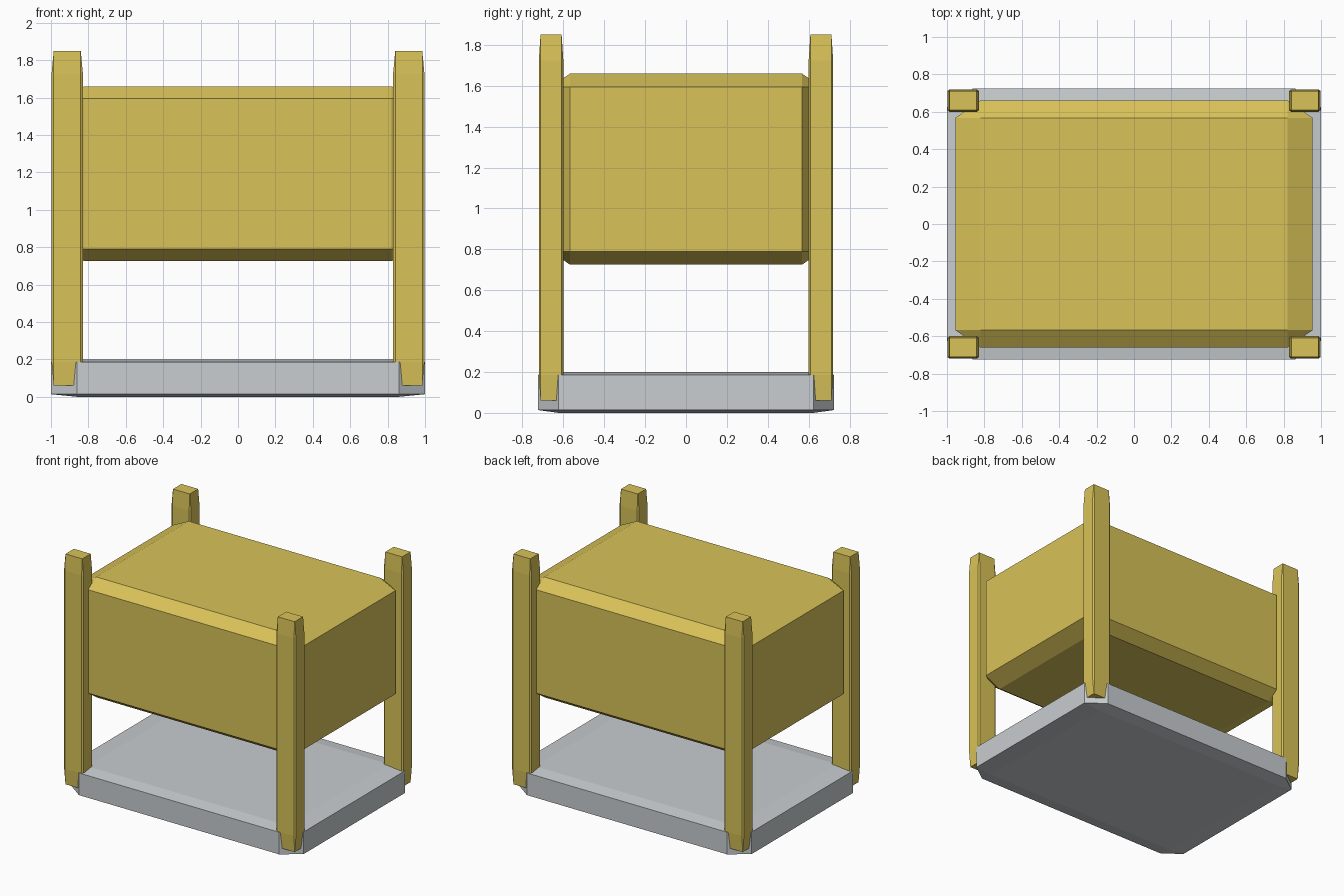
import bpy
import bmesh
from mathutils import Vector

cube = bpy.data.objects.get("Cube")
if cube:
    bpy.data.objects.remove(cube, do_unlink=True)


def make_material(name, rgb):
    mat = bpy.data.materials.new(name)
    mat.use_nodes = True
    color = (*rgb, 1.0)
    mat.diffuse_color = color
    mat.node_tree.nodes["Principled BSDF"].inputs["Base Color"].default_value = color
    return mat


def chamfered_box(name, low, high, mat, chamfer=0.14):
    """Box whose chamfer is stretched along with its proportions."""
    low, high = Vector(low), Vector(high)
    bm = bmesh.new()
    bmesh.ops.create_cube(bm, size=2)
    bmesh.ops.bevel(bm, geom=bm.edges[:], offset=chamfer, segments=1,
                    affect='EDGES', profile=0.5)
    bmesh.ops.scale(bm, vec=(high - low) / 2, verts=bm.verts)
    bmesh.ops.recalc_face_normals(bm, faces=bm.faces)
    mesh = bpy.data.meshes.new(name)
    bm.to_mesh(mesh)
    bm.free()
    mesh.materials.append(mat)
    obj = bpy.data.objects.new(name, mesh)
    obj.location = (low + high) / 2
    bpy.context.collection.objects.link(obj)
    return obj


yellow = make_material("mustard yellow", (0.69, 0.54, 0.098))
grey = make_material("light grey", (0.58, 0.61, 0.63))

# Slab and raised box
chamfered_box("base_slab", (-1, -0.725, 0), (1, 0.725, 0.2), grey)
chamfered_box("raised_box", (-0.955, -0.66, 0.725), (0.955, 0.66, 1.66), yellow)

# Corner posts
for side, sx in (("left", 1), ("right", -1)):
    for end, sy in (("front", -1), ("back", 1)):
        x, y = sx * 0.913, sy * 0.66
        chamfered_box(f"{end}_{side}_post", (x - 0.084, y - 0.06, 0.06),
                      (x + 0.084, y + 0.06, 1.85), yellow)
